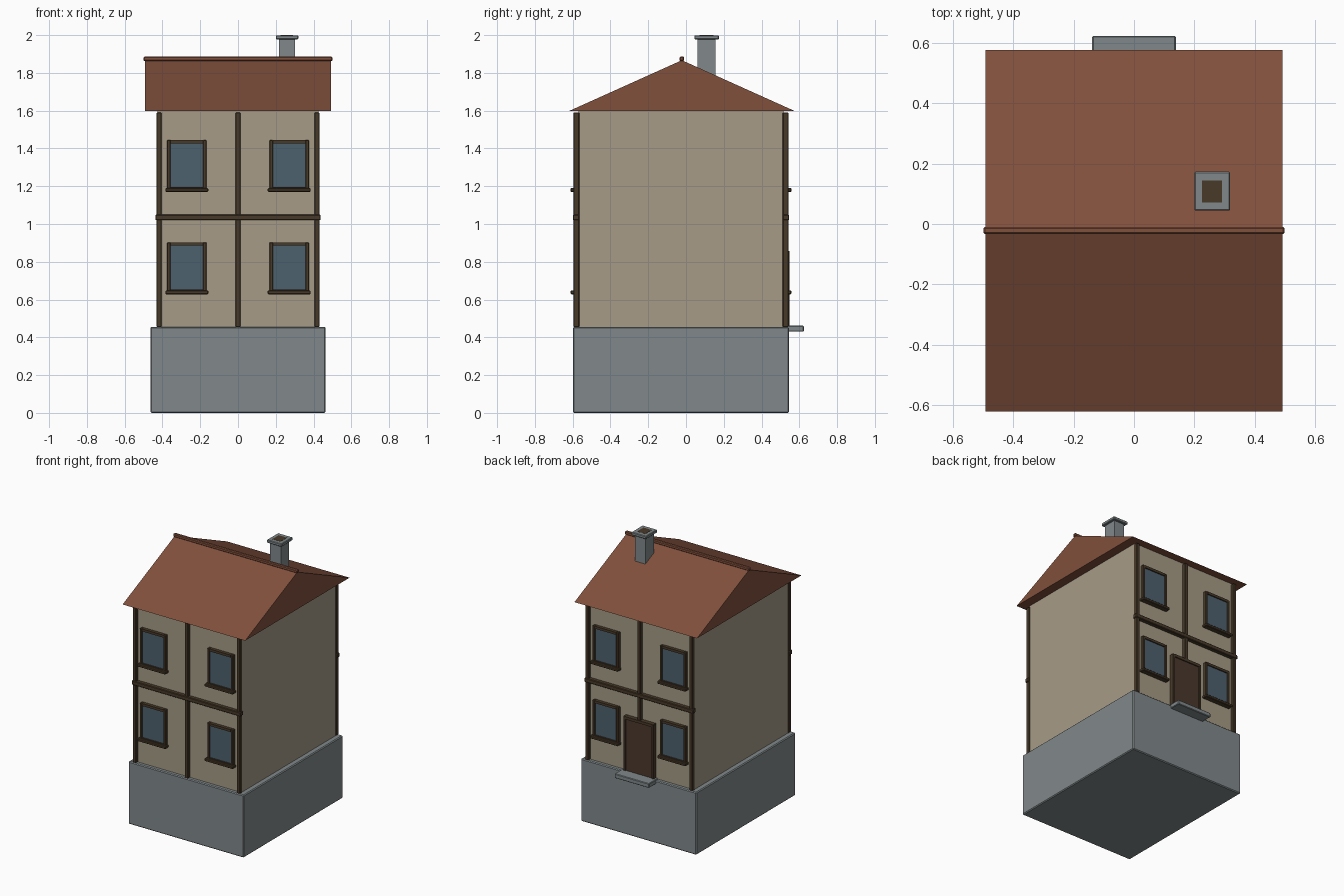
import bpy, bmesh

if "Cube" in bpy.data.objects:
    bpy.data.objects.remove(bpy.data.objects["Cube"])


def material(name, rgb):
    m = bpy.data.materials.new(name)
    m.diffuse_color = (*rgb, 1)
    m.use_nodes = True
    m.node_tree.nodes["Principled BSDF"].inputs["Base Color"].default_value = m.diffuse_color
    return m


STONE = material("stone", (0.22, 0.25, 0.26))
PLASTER = material("plaster", (0.38, 0.33, 0.24))
TILE = material("tile", (0.22, 0.08, 0.045))
WOOD = material("wood", (0.065, 0.042, 0.022))
GLASS = material("glass", (0.075, 0.12, 0.155))
DOOR = material("door_wood", (0.07, 0.04, 0.025))


def finish(name, bm, mat, bevel=0):
    bmesh.ops.recalc_face_normals(bm, faces=bm.faces)
    me = bpy.data.meshes.new(name)
    bm.to_mesh(me)
    bm.free()
    me.materials.append(mat)
    ob = bpy.data.objects.new(name, me)
    bpy.context.collection.objects.link(ob)
    if bevel:
        mod = ob.modifiers.new("bevel", "BEVEL")
        mod.width = bevel
        mod.segments = 1
    return ob


def box(name, x, y, z, mat, bevel=0):
    x, y = sorted(x), sorted(y)
    bm = bmesh.new()
    bmesh.ops.create_cube(bm, size=1)
    for v in bm.verts:
        v.co = [r[0] + (c + 0.5) * (r[1] - r[0]) for c, r in zip(v.co, (x, y, z))]
    return finish(name, bm, mat, bevel)


# Stone base and plastered walls
CY = -0.026
FRONT, BACK = -0.57, 0.517
box("base", (-0.464, 0.464), (-0.598, 0.545), (0, 0.455), STONE, 0.006)
box("walls", (-0.426, 0.426), (FRONT, BACK), (0.45, 1.6), PLASTER)

# Solid gable roof with ridge beam
bm = bmesh.new()
profile = [(-0.622, 1.597), (0.578, 1.597), (-0.022, 1.867)]
face = bm.faces.new([bm.verts.new((-0.493, y, z)) for y, z in profile])
ext = bmesh.ops.extrude_face_region(bm, geom=[face])["geom"]
bmesh.ops.translate(bm, vec=(0.986, 0, 0),
                    verts=[e for e in ext if isinstance(e, bmesh.types.BMVert)])
# keep the start cap so the roof is closed
if not any(all(v.co.x < 0 for v in f.verts) for f in bm.faces):
    bm.faces.new([v for v in bm.verts if v.co.x < 0])
finish("roof", bm, TILE)
box("ridge_beam", (-0.5, 0.5), (-0.034, -0.01), (1.862, 1.886), TILE, 0.005)

# Chimney with cap and flue
box("chimney_stack", (0.217, 0.302), (0.06, 0.157), (1.7, 1.985), STONE)
box("chimney_cap", (0.2, 0.319), (0.044, 0.174), (1.977, 1.999), STONE, 0.004)
box("chimney_flue", (0.226, 0.292), (0.072, 0.145), (1.985, 2.0), WOOD)


def window(side, wall, out, cx, z0):
    # Four frame bars around a recessed pane, with a projecting sill
    z1, hw, t = z0 + 0.268, 0.104, 0.018
    deep = (wall - out * 0.01, wall + out * 0.024)
    for s in (-1, 1):
        box(f"{side}_window_jamb", (cx + s * hw, cx + s * (hw - t)), deep,
            (z0, z1), WOOD, 0.003)
    for z in (z0, z1 - t):
        box(f"{side}_window_rail", (cx - hw + t, cx + hw - t), deep,
            (z, z + t), WOOD)
    box(f"{side}_window_pane", (cx - hw + 0.01, cx + hw - 0.01),
        (wall - out * 0.01, wall + out * 0.016), (z0 + 0.01, z1 - 0.01), GLASS)
    box(f"{side}_window_sill", (cx - 0.114, cx + 0.114),
        (wall, wall + out * 0.041), (z0 - 0.007, z0 + 0.013), WOOD, 0.004)


# Timber posts, floor beam and windows on front and back
for side, wall, out in (("front", FRONT, -1), ("back", BACK, 1)):
    for x in (-0.418, 0, 0.418):
        low = 0.84 if side == "back" and x == 0 else 0.455
        box(f"{side}_post", (x - 0.013, x + 0.013),
            (wall - out * 0.005, wall + out * 0.025), (low, 1.59), WOOD, 0.003)
    box(f"{side}_floor_beam", (-0.438, 0.438),
        (wall - out * 0.005, wall + out * 0.029), (1.02, 1.05), WOOD, 0.004)
    for cx in (-0.271, 0.271):
        for z0 in (0.635, 1.177):
            window(side, wall, out, cx, z0)

# Back door with frame and doorstep
for s in (-1, 1):
    box("door_jamb", (s * 0.122, s * 0.104), (BACK - 0.01, 0.548), (0.455, 0.857), WOOD, 0.003)
box("door_lintel", (-0.106, 0.106), (BACK - 0.01, 0.548), (0.837, 0.857), WOOD)
box("door_panel", (-0.106, 0.106), (BACK - 0.01, 0.54), (0.455, 0.839), DOOR)
box("doorstep", (-0.139, 0.139), (0.517, 0.624), (0.43, 0.462), STONE, 0.004)
